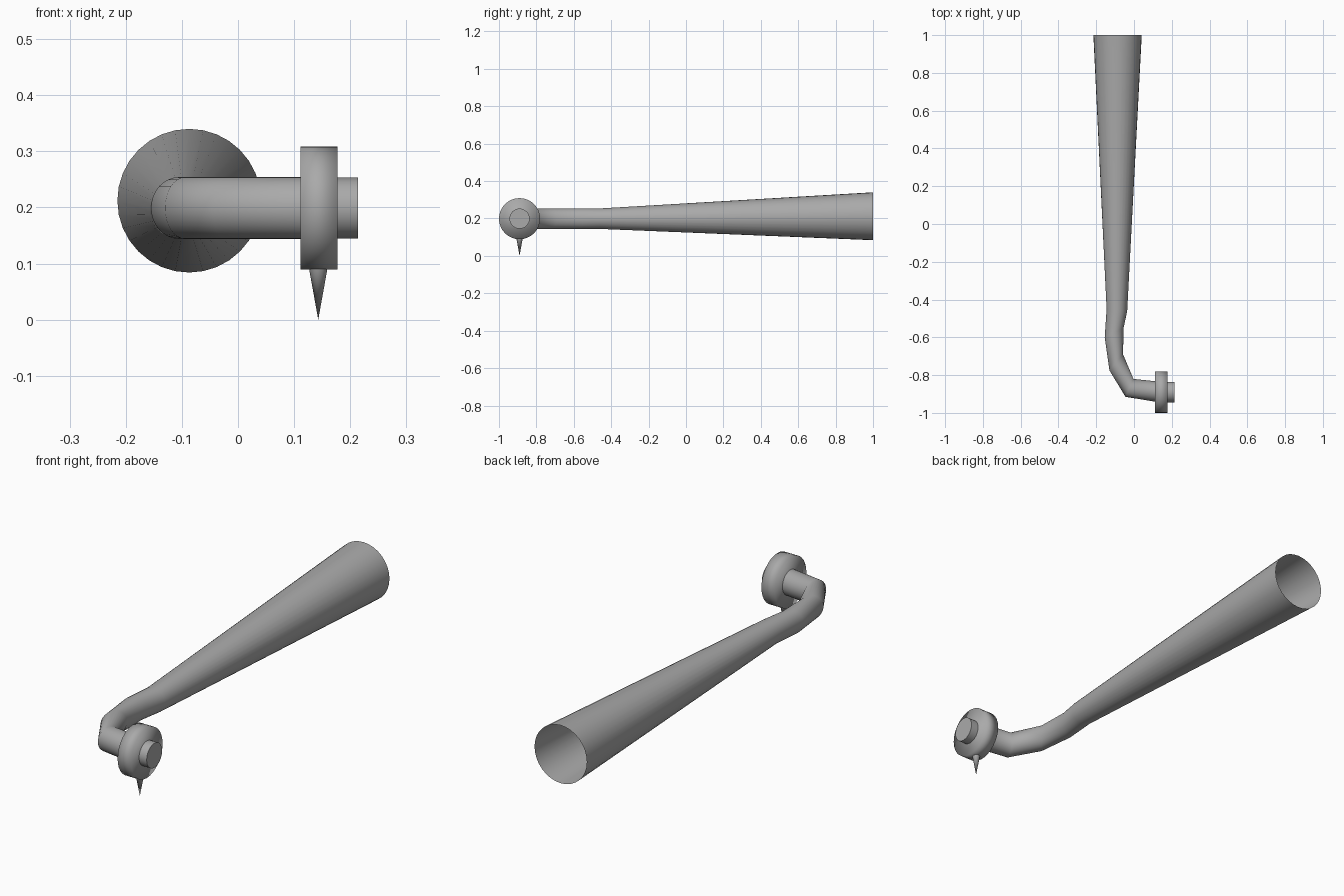
import bpy, bmesh, math
from mathutils import Vector, Matrix

if "Cube" in bpy.data.objects:
    bpy.data.objects.remove(bpy.data.objects["Cube"])

metal = bpy.data.materials.new("grey_metal")
metal.diffuse_color = (0.4, 0.4, 0.4, 1)
metal.use_nodes = True
metal.node_tree.nodes["Principled BSDF"].inputs["Base Color"].default_value = metal.diffuse_color
SIDES = 32


def finish(name, bm, smooth_angle=None):
    bmesh.ops.recalc_face_normals(bm, faces=bm.faces[:])
    mesh = bpy.data.meshes.new(name)
    bm.to_mesh(mesh)
    bm.free()
    obj = bpy.data.objects.new(name, mesh)
    bpy.context.collection.objects.link(obj)
    mesh.materials.append(metal)
    for p in mesh.polygons:
        p.use_smooth = True
    if smooth_angle:
        bpy.ops.object.select_all(action='DESELECT')
        obj.select_set(True)
        bpy.context.view_layer.objects.active = obj
        bpy.ops.object.shade_smooth_by_angle(angle=math.radians(smooth_angle))
    return obj


def cone(name, r1, r2, depth, centre, rotation, smooth_angle=None):
    bm = bmesh.new()
    bmesh.ops.create_cone(bm, cap_ends=True, segments=SIDES, radius1=r1, radius2=r2, depth=depth,
                          matrix=Matrix.Translation(centre) @ rotation)
    return finish(name, bm, smooth_angle)


# Open flaring tube: each ring is (left xy, right xy, centre height, radius)
rings = [
    ((-0.215, 1.0), (0.041, 1.0), 0.212, 0.128),
    ((-0.145, -0.45), (-0.036, -0.46), 0.199, 0.055),
    ((-0.155, -0.60), (-0.055, -0.55), 0.199, 0.055),
    ((-0.130, -0.775), (-0.058, -0.69), 0.199, 0.055),
    ((-0.045, -0.915), (-0.003, -0.82), 0.199, 0.055),
    ((0.115, -0.941), (0.115, -0.833), 0.199, 0.055),
]
bm = bmesh.new()
loops = []
for left, right, z, r in rings:
    a, b = Vector((*left, z)), Vector((*right, z))
    mid, half = (a + b) / 2, (b - a) / 2
    loops.append([bm.verts.new(mid + half * math.cos(t) + Vector((0, 0, r * math.sin(t))))
                  for t in (2 * math.pi * i / SIDES for i in range(SIDES))])
for lo, hi in zip(loops, loops[1:]):
    for i in range(SIDES):
        j = (i + 1) % SIDES
        bm.faces.new((lo[i], lo[j], hi[j], hi[i]))
finish("tapered_arm_tube", bm)

# Sound box disc, its end stub and the needle
along_x = Matrix.Rotation(math.pi / 2, 4, 'Y')
cone("sound_box_disc", 0.11, 0.11, 0.066, (0.144, -0.89, 0.199), along_x)
cone("end_stub", 0.054, 0.054, 0.06, (0.184, -0.89, 0.199), along_x, 30)
cone("needle", 0.0, 0.018, 0.1, (0.143, -0.89, 0.05), Matrix.Identity(4), 60)
